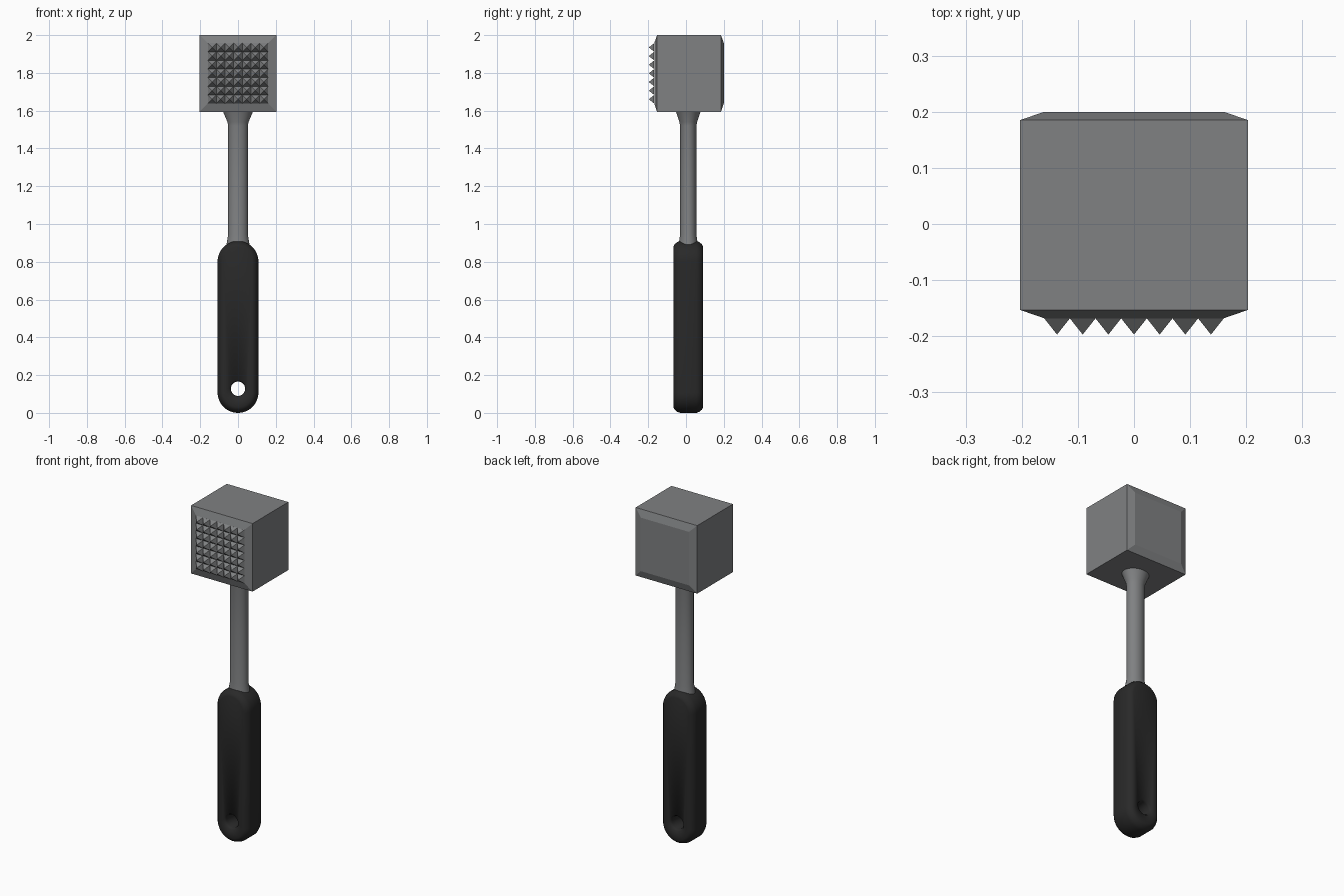
import bpy, bmesh, math

if "Cube" in bpy.data.objects:
    bpy.data.objects.remove(bpy.data.objects["Cube"])

def material(name, col):
    m = bpy.data.materials.new(name)
    m.diffuse_color = (*col, 1)
    m.use_nodes = True
    m.node_tree.nodes["Principled BSDF"].inputs["Base Color"].default_value = m.diffuse_color
    return m

METAL = material("grey metal", (0.215, 0.22, 0.225))
GRIP = material("black rubber", (0.022, 0.022, 0.022))
YC = 0.012  # depth centre of shaft and handle

def finish(bm, name, mat, smooth=None):
    bmesh.ops.recalc_face_normals(bm, faces=bm.faces)
    me = bpy.data.meshes.new(name)
    bm.to_mesh(me)
    bm.free()
    me.materials.append(mat)
    ob = bpy.data.objects.new(name, me)
    bpy.context.collection.objects.link(ob)
    if smooth:
        bpy.ops.object.select_all(action='DESELECT')
        bpy.context.view_layer.objects.active = ob
        ob.select_set(True)
        bpy.ops.object.shade_smooth_by_angle(angle=math.radians(smooth))
    return ob

def loft(bm, rings, cap=True, closed=False):
    loops = [[bm.verts.new(p) for p in r] for r in rings]
    pairs = list(zip(loops, loops[1:]))
    if closed:
        pairs.append((loops[-1], loops[0]))
    for a, b in pairs:
        n = len(a)
        for i in range(n):
            j = (i + 1) % n
            bm.faces.new((a[i], a[j], b[j], b[i]))
    if cap and not closed:
        bm.faces.new(loops[0])
        bm.faces.new(loops[-1])

# Head: block with tapered striking faces
ZH = 1.7975
def square(h, y):
    return [(sx * h, y, ZH + sz * h) for sx, sz in ((-1, -1), (1, -1), (1, 1), (-1, 1))]
bm = bmesh.new()
loft(bm, [square(0.16, -0.168), square(0.2035, -0.153), square(0.2035, 0.185), square(0.16, 0.2)])
finish(bm, "head", METAL)

# Spikes: 7 x 7 grid of pyramids on the front
bm = bmesh.new()
p = 0.32 / 7
for i in range(7):
    for k in range(7):
        x, z = (i - 3) * p, ZH + (k - 3) * p
        base = [bm.verts.new((x + sx * p / 2, -0.1682, z + sz * p / 2))
                for sx, sz in ((-1, -1), (1, -1), (1, 1), (-1, 1))]
        tip = bm.verts.new((x, -0.197, z))
        for a in range(4):
            bm.faces.new((base[a], base[(a + 1) % 4], tip))
        bm.faces.new(base)
finish(bm, "tenderizer_spikes", METAL)

# Shaft: oval rod flared at both ends
bm = bmesh.new()
prof = [(0.84, 0.065, 0.056), (0.89, 0.061, 0.051), (0.945, 0.052, 0.043), (1.25, 0.052, 0.043),
        (1.52, 0.052, 0.043), (1.54, 0.056, 0.047), (1.597, 0.08, 0.066)]
rings = []
for z, rx, ry in prof:
    rings.append([(rx * math.cos(t), YC + ry * math.sin(t), z)
                  for t in (2 * math.pi * i / 32 for i in range(32))])
loft(bm, rings)
finish(bm, "shaft", METAL, 40)

# Handle: rounded bar with softened rims and a hanging hole
R, TOP, N = 0.108, 0.91, 24
def stadium(inset, y):
    r = R - inset
    pts = []
    for zc, start in ((TOP - R, 0), (R, math.pi)):
        for i in range(N + 1):
            t = start + math.pi * i / N
            pts.append((r * math.cos(t), y, zc + r * math.sin(t)))
    return pts
def hole(r, y):
    pts = []
    for start in (0, math.pi):
        for i in range(N + 1):
            t = start + math.pi * (i + 0.5) / (N + 1)
            pts.append((r * math.cos(t), y, 0.128 + r * math.sin(t)))
    return pts
half = 0.079
side = [(0.045, 0.0), (0.022, 0.004), (0.008, 0.016), (0.0, 0.036)]
side = [(0.03, 0.0), (0.018, 0.006), (0.006, 0.02), (0.0, 0.036)]
bm = bmesh.new()
rings = [hole(0.038, YC - half + 0.016), hole(0.046, YC - half + 0.003)]
rings += [stadium(i, YC - half + d) for i, d in side]
rings += [stadium(i, YC + half - d) for i, d in reversed(side)]
rings += [hole(0.046, YC + half - 0.003), hole(0.038, YC + half - 0.016)]
loft(bm, rings, closed=True)
finish(bm, "handle", GRIP, 80)
